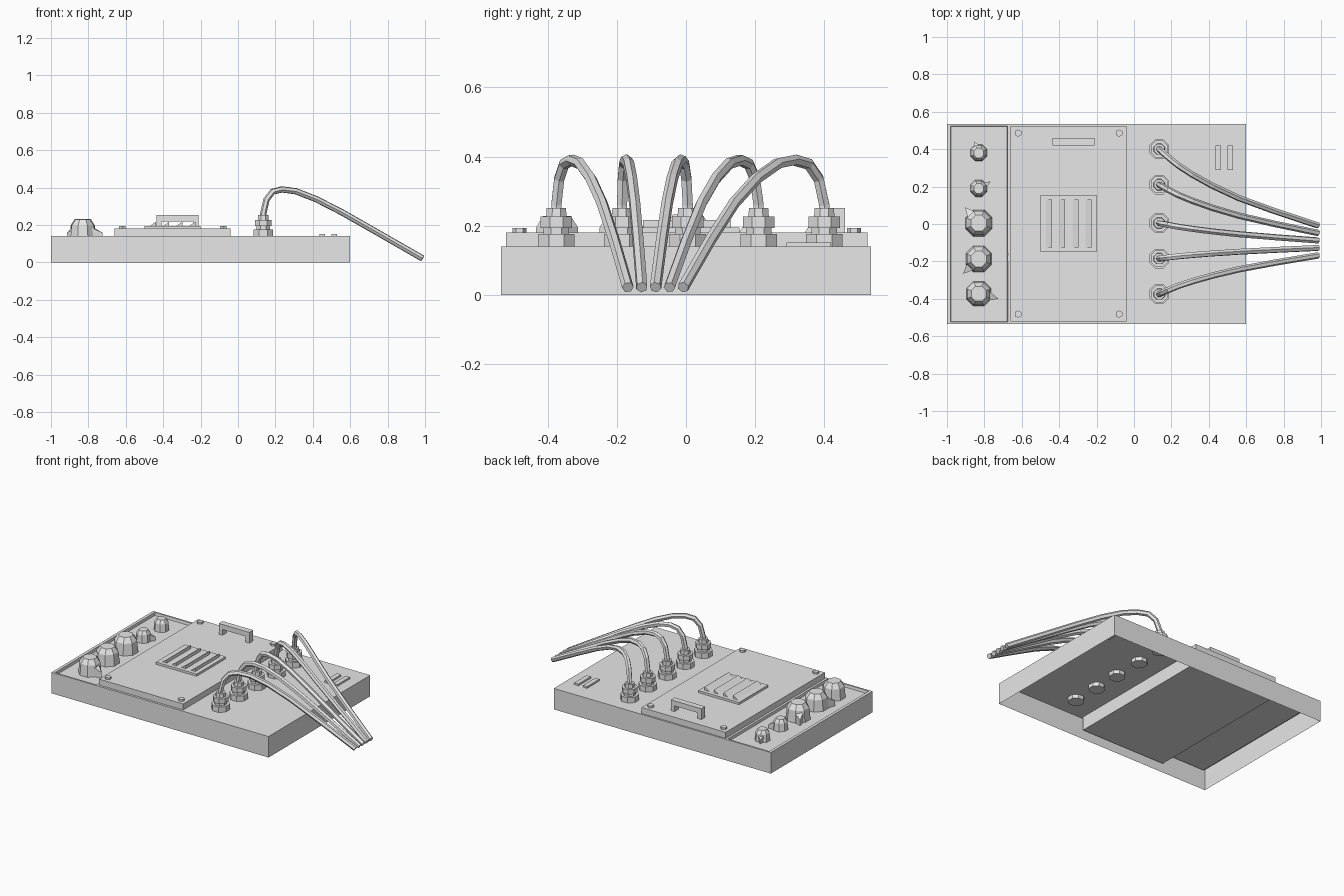
import bpy, bmesh, math
from mathutils import Vector, Matrix

old = bpy.data.objects.get("Cube")
if old:
    bpy.data.objects.remove(old, do_unlink=True)

grey = bpy.data.materials.new("light_grey")
grey.use_nodes = True
grey.diffuse_color = (0.8, 0.8, 0.8, 1)
grey.node_tree.nodes["Principled BSDF"].inputs["Base Color"].default_value = (0.8, 0.8, 0.8, 1)


def finish(name, bm):
    bmesh.ops.recalc_face_normals(bm, faces=bm.faces)
    mesh = bpy.data.meshes.new(name)
    bm.to_mesh(mesh)
    bm.free()
    mesh.materials.append(grey)
    obj = bpy.data.objects.new(name, mesh)
    bpy.context.collection.objects.link(obj)
    return obj


def add_box(bm, lo, hi):
    lo, hi = Vector(lo), Vector(hi)
    mat = Matrix.Translation((lo + hi) / 2) @ Matrix.Diagonal((*(hi - lo), 1))
    return bmesh.ops.create_cube(bm, size=1, matrix=mat)


def box(name, lo, hi):
    bm = bmesh.new()
    add_box(bm, lo, hi)
    return finish(name, bm)


def add_turned(bm, x, y, profile, sides):
    """Stack of rings from (radius, height) pairs, capped at both ends."""
    rings = []
    for r, z in profile:
        ring = []
        for i in range(sides):
            a = math.tau * (i + 0.5) / sides
            ring.append(bm.verts.new((x + r * math.cos(a), y + r * math.sin(a), z)))
        rings.append(ring)
    for low, high in zip(rings, rings[1:]):
        for i in range(sides):
            j = (i + 1) % sides
            bm.faces.new((low[i], low[j], high[j], high[i]))
    bm.faces.new(rings[0][::-1])
    bm.faces.new(rings[-1])


def add_prism(bm, points, offset):
    """Extrude a flat polygon along an offset."""
    face = bm.faces.new([bm.verts.new(p) for p in points])
    ext = bmesh.ops.extrude_face_region(bm, geom=[face], use_keep_orig=True)
    verts = [g for g in ext["geom"] if isinstance(g, bmesh.types.BMVert)]
    bmesh.ops.translate(bm, verts=verts, vec=offset)


# Housing: open underneath, with a shallow tray for the knobs
TOP, TRAY = 0.14, 0.122
bm = bmesh.new()
add_box(bm, (-1, -0.535, 0), (0.6, 0.535, TOP))
bm.normal_update()
bmesh.ops.delete(bm, geom=[f for f in bm.faces if f.normal.z < -0.5], context='FACES')
for co, no in (((-0.98, 0, 0), (1, 0, 0)), ((-0.675, 0, 0), (1, 0, 0)),
               ((0, -0.523, 0), (0, 1, 0)), ((0, 0.523, 0), (0, 1, 0))):
    lid = [f for f in bm.faces if f.normal.z > 0.5]
    geom = lid + list({e for f in lid for e in f.edges}) + list({v for f in lid for v in f.verts})
    bmesh.ops.bisect_plane(bm, geom=geom, plane_co=co, plane_no=no)
    bm.normal_update()
tray = [f for f in bm.faces if f.normal.z > 0.5
        and -0.98 < f.calc_center_median().x < -0.675 and abs(f.calc_center_median().y) < 0.5]
bmesh.ops.inset_region(bm, faces=tray, thickness=0.004, depth=TRAY - TOP)
finish("housing", bm)

# Raised centre cover, reaching down into the housing
COVER = 0.18
box("centre_cover", (-0.66, -0.52, 0.05), (-0.04, 0.525, COVER))

bm = bmesh.new()
for x in (-0.62, -0.08):
    for y in (-0.482, 0.486):
        add_turned(bm, x, y, [(0.02, COVER - 0.01), (0.02, 0.193)], 6)
finish("cover_screws", bm)

# Carry handle: bridge with two legs
bm = bmesh.new()
outline = [(-0.435, COVER), (-0.435, 0.252), (-0.21, 0.252), (-0.21, COVER),
           (-0.237, COVER), (-0.237, 0.218), (-0.408, 0.218), (-0.408, COVER)]
add_prism(bm, [(x, 0.42, z) for x, z in outline], (0, 0.04, 0))
finish("cover_handle", bm)

# Vent plate with wedge louvres
PLATE = 0.195
box("vent_plate", (-0.5, -0.15, COVER - 0.01), (-0.2, 0.155, PLATE))
bm = bmesh.new()
for i in range(4):
    x = -0.455 + i * 0.07
    add_prism(bm, [(x - 0.015, -0.125, PLATE), (x + 0.017, -0.125, PLATE),
                   (x + 0.017, -0.125, 0.217)], (0, 0.255, 0))
finish("vent_louvres", bm)

# Control knobs with pointers: y, radius, height, pointer direction, pointer reach
KX = -0.83
KNOBS = [(0.38, 0.048, 0.196, (-0.4, 1), 0.065), (0.19, 0.048, 0.196, (12, 7), 0.073),
         (0.005, 0.077, 0.232, (-14, 16), 0.112), (-0.187, 0.075, 0.228, (-16, -15), 0.115),
         (-0.373, 0.072, 0.228, (20, -5), 0.108)]
for n, (y, r, top, aim, reach) in enumerate(KNOBS, 1):
    bm = bmesh.new()
    high = top - TRAY
    add_turned(bm, KX, y, [(r, TRAY), (r * 0.9, TRAY + high * 0.7), (r * 0.6, top)], 8)
    d = Vector((*aim, 0)).normalized()
    side = Vector((-d.y, d.x, 0)) * r * 0.42
    c = Vector((KX, y, TRAY))
    root, tip = c + d * r * 0.6, c + d * reach
    low = [bm.verts.new(p) for p in (root + side, root - side, tip)]
    up = [bm.verts.new(p + Vector((0, 0, h))) for p, h in
          ((root + side, high * 0.65), (root - side, high * 0.65), (tip, high * 0.35))]
    bm.faces.new(low)
    bm.faces.new(up)
    for i in range(3):
        j = (i + 1) % 3
        bm.faces.new((low[i], low[j], up[j], up[i]))
    finish(f"knob_{n}", bm)

# Cable glands and the cables gathered towards the floor
GX = 0.135
GLAND = [(0.05, 0.115), (0.05, TOP), (0.057, TOP), (0.057, 0.176), (0.04, 0.176),
         (0.04, 0.194), (0.049, 0.194), (0.049, 0.226), (0.032, 0.226), (0.03, 0.252)]
PATH = [(0.135, 0.2, 0), (0.135, 0.26, 0), (0.152, 0.335, 0.04), (0.185, 0.378, 0.11),
        (0.235, 0.39, 0.21), (0.31, 0.38, 0.33), (0.42, 0.337, 0.48), (0.56, 0.265, 0.64),
        (0.75, 0.157, 0.81), (0.985, 0.022, 1)]
for n, (y0, y1) in enumerate(((0.4, -0.008), (0.21, -0.048), (0.005, -0.088),
                              (-0.185, -0.128), (-0.375, -0.168)), 1):
    bm = bmesh.new()
    add_turned(bm, GX, y0, GLAND, 8)
    finish(f"cable_gland_{n}", bm)

    curve = bpy.data.curves.new(f"cable_{n}", 'CURVE')
    curve.dimensions = '3D'
    curve.bevel_depth = 0.017
    curve.bevel_resolution = 1
    curve.use_fill_caps = True
    spline = curve.splines.new('POLY')
    spline.use_smooth = False
    spline.points.add(len(PATH) - 1)
    for p, (x, z, f) in zip(spline.points, PATH):
        p.co = (x, y0 + (y1 - y0) * f, z, 1)
    curve.materials.append(grey)
    bpy.context.collection.objects.link(bpy.data.objects.new(f"cable_{n}", curve))

# Two small indicator plates
for n, x in enumerate((0.435, 0.499), 1):
    box(f"indicator_{n}", (x, 0.29, TOP - 0.005), (x + 0.031, 0.42, 0.152))
